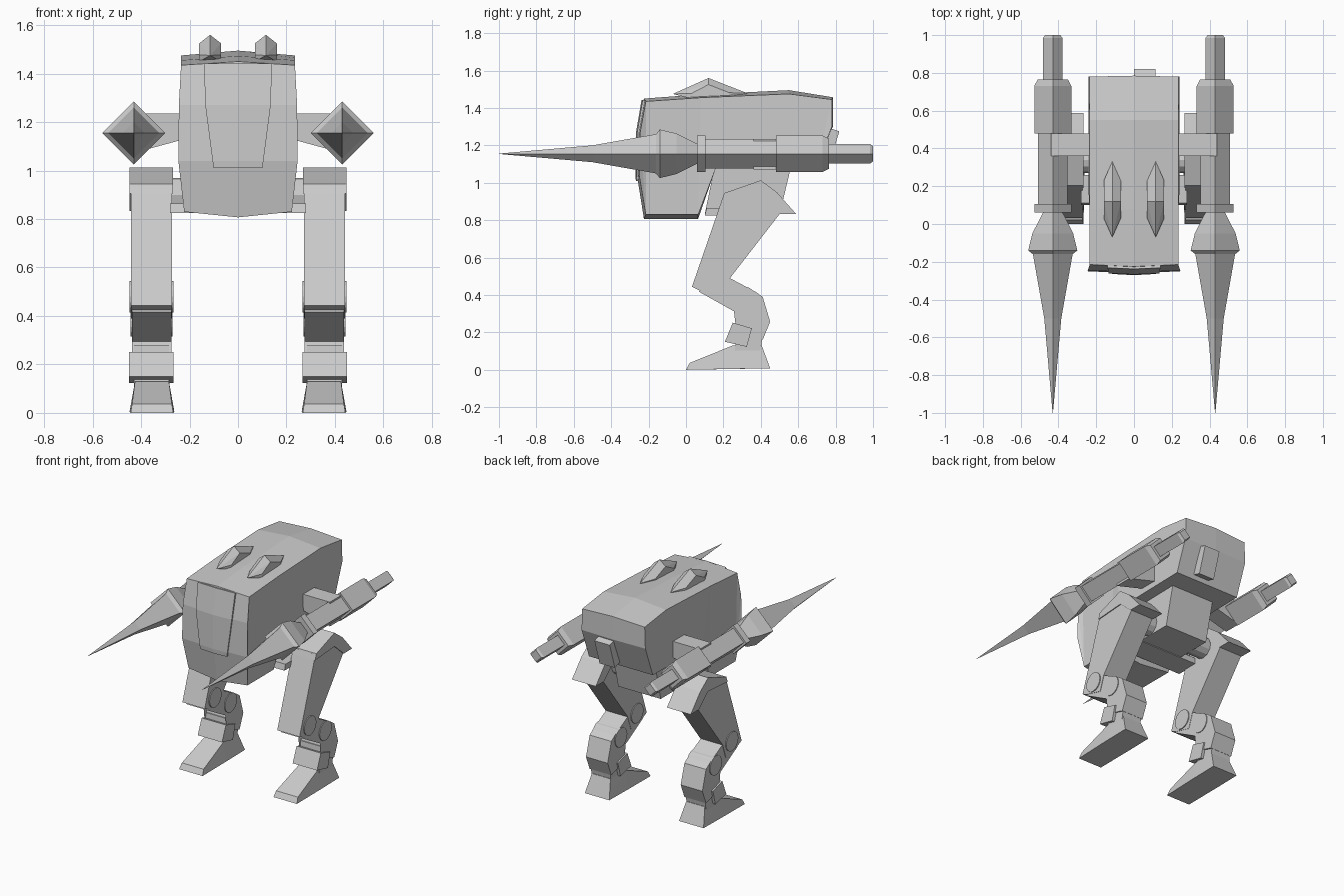
import bpy, bmesh, math
from mathutils import Vector

if "Cube" in bpy.data.objects:
    bpy.data.objects.remove(bpy.data.objects["Cube"])


def finish(name, bm):
    bmesh.ops.recalc_face_normals(bm, faces=bm.faces)
    mesh = bpy.data.meshes.new(name)
    bm.to_mesh(mesh)
    bm.free()
    ob = bpy.data.objects.new(name, mesh)
    bpy.context.collection.objects.link(ob)
    return ob


def mirrored(ob):
    ob.modifiers.new("mirror", 'MIRROR')  # across x = 0
    return ob


def loft(name, rings):
    """Join equal-length rings of points and cap both ends."""
    bm = bmesh.new()
    rs = [[bm.verts.new(p) for p in r] for r in rings]
    n = len(rs[0])
    for a, b in zip(rs, rs[1:]):
        for i in range(n):
            j = (i + 1) % n
            bm.faces.new((a[i], a[j], b[j], b[i]))
    caps = [bm.faces.new(rs[0]), bm.faces.new(rs[-1])]
    bmesh.ops.triangulate(bm, faces=caps)
    return finish(name, bm)


def prism(name, profile, x0, x1):
    """Extrude a (y, z) profile between two x positions."""
    return loft(name, [[(x, y, z) for y, z in profile] for x in (x0, x1)])


def disc(name, y, z, r, x0, x1, n=16):
    pts = [(y + r * math.cos(i * math.tau / n), z + r * math.sin(i * math.tau / n)) for i in range(n)]
    return prism(name, pts, x0, x1)


def hull(name, pts):
    bm = bmesh.new()
    for p in pts:
        bm.verts.new(p)
    bmesh.ops.convex_hull(bm, input=bm.verts)
    return finish(name, bm)


def diamond(name, stations, cx=0.43, cz=1.155):
    """Four-sided spindle along y from (y, half diagonal) stations."""
    return mirrored(loft(name, [[(cx + r, y, cz), (cx, y, cz + r), (cx - r, y, cz), (cx, y, cz - r)]
                                for y, r in stations]))


# Body shell: side profile with half width, y and z shift of the crowned centre line
shell = [(-.215, 1.435, .235, -.01, .015), (-.245, 1.27, .244, -.012, 0), (-.25, 1.04, .246, -.012, 0),
         (-.215, .83, .222, -.01, -.023), (.065, .83, .222, 0, -.023), (.16, 1.08, .24, 0, 0),
         (.70, 1.09, .24, 0, 0), (.78, 1.30, .24, .005, 0), (.78, 1.445, .235, .005, .012),
         (.55, 1.475, .235, 0, .02), (.31, 1.465, .235, 0, .018), (.08, 1.455, .235, 0, .018)]
loft("body_shell", [[(s * w, y + (0 if s else dy), z + (0 if s else dz))
                     for y, z, w, dy, dz in shell] for s in (-1, 0, 1)])

# Front hatch
bm = bmesh.new()
rows = [[bm.verts.new((s * w, y - (0 if s else .006), z)) for s in (-1, 0, 1)]
        for y, z, w in [(-.232, 1.442, .14), (-.261, 1.27, .135), (-.265, 1.04, .105), (-.262, 1.01, .10)]]
for a, b in zip(rows, rows[1:]):
    for i in range(2):
        bm.faces.new((a[i], a[i + 1], b[i + 1], b[i]))
hatch = finish("front_hatch", bm)
solid = hatch.modifiers.new("thickness", 'SOLIDIFY')
solid.thickness = .03
solid.offset = -1

# Rear box, pelvis and hip axles
prism("rear_box", [(.76, 1.295), (.82, 1.275), (.765, 1.10), (.70, 1.12)], 0, .115)
prism("pelvis", [(.16, 1.12), (.10, .83), (.50, .83), (.57, 1.12)], -.16, .16)
disc("hip_axle", .34, .90, .07, -.28, .28, 12)
prism("pelvis_bar", [(.10, .825), (.26, .825), (.26, .865), (.11, .865)], -.28, .28)

# Roof fins
fin = [(.115, -.07, 1.475), (.115, .33, 1.478), (.115, .12, 1.56)]
for s in (-1, 1):
    x = .115 + s * .045
    fin += [(x, .03, 1.478), (x, .12, 1.525), (x, .23, 1.482), (x, .03, 1.45), (x, .23, 1.45)]
mirrored(hull("roof_fin", fin))

# Shoulders and arms
mirrored(hull("shoulder", [(x, y, z) for y in (.36, .48)
                           for x, z in ((.22, 1.235), (.44, 1.235), (.22, 1.13), (.44, 1.07))]))
diamond("drill", [(-1, .001), (-.5, .045), (-.16, .105), (-.14, .13), (-.05, .108), (.065, .05)])
diamond("arm_ring", [(.06, .098), (.105, .098)])
diamond("arm_shaft", [(.10, .079), (.49, .079)])
diamond("arm_block", [(.48, .098), (.73, .098), (.765, .08)])
diamond("arm_rear_rod", [(.76, .052), (.985, .052), (1, .04)])

# Legs
mirrored(prism("hip_guard", [(.19, .905), (.205, .945), (.40, 1.013), (.485, .95), (.588, .834),
                             (.50, .834), (.40, .92)], .268, .447))
mirrored(prism("thigh", [(.203, .94), (.40, 1.0), (.51, .845), (.235, .49), (.20, .39), (.07, .425),
                         (.032, .444)], .273, .441))
mirrored(prism("shin", [(.07, .417), (.10, .46), (.235, .49), (.375, .415), (.41, .39), (.45, .257),
                        (.41, .16), (.27, .20), (.278, .25), (.29, .294)], .275, .438))
mirrored(prism("ankle", [(.28, .28), (.43, .28), (.396, .10), (.26, .10)], .285, .43))
mirrored(prism("ankle_cuff", [(.25, .252), (.352, .222), (.325, .123), (.208, .15)], .266, .449))
mirrored(disc("knee_disc", .14, .48, .065, .267, .447))
mirrored(disc("shin_disc", .31, .38, .065, .27, .443))

# Feet
foot = [(x, y, z) for c, w in ((.355, 1),) for s in (-1, 1)
        for x, y, z in ((c + s * .088, 0, 0), (c + s * .082, .02, .037), (c + s * .07, .25, .13),
                        (c + s * .07, .405, .13), (c + s * .092, .45, .008), (c + s * .092, .25, .005))]
mirrored(hull("foot", foot))
